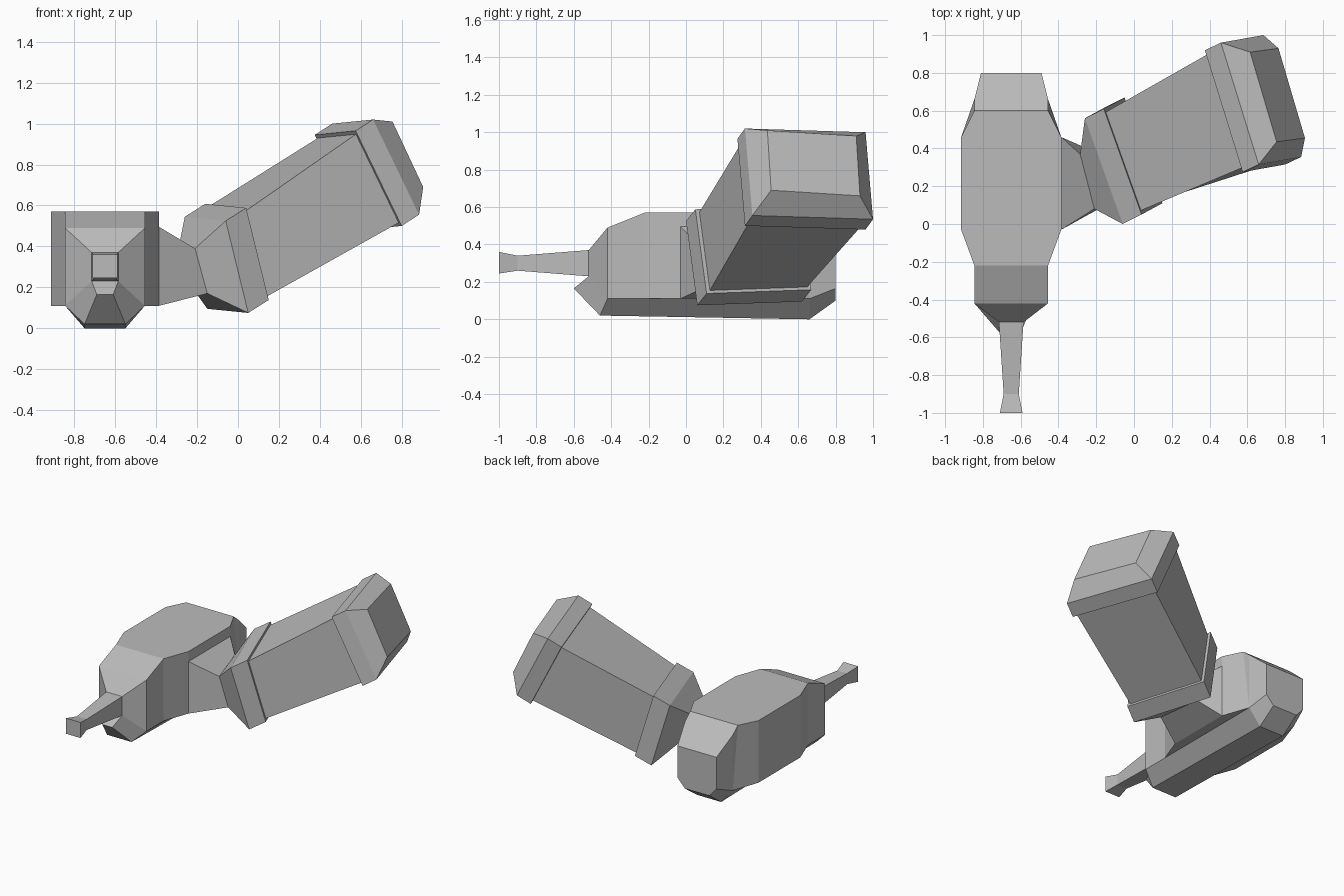
import bpy, bmesh
from mathutils import Vector

old = bpy.data.objects.get("Cube")
if old:
    bpy.data.objects.remove(old, do_unlink=True)

# One grey for the whole model
GREY = (0.5, 0.5, 0.5, 1.0)
grey = bpy.data.materials.new("plain_grey")
grey.use_nodes = True
grey.diffuse_color = GREY
grey.node_tree.nodes["Principled BSDF"].inputs["Base Color"].default_value = GREY

BODY_X = -0.65


def loft(name, rings):
    """Skin a list of four-cornered rings and close both ends."""
    bm = bmesh.new()
    loops = [[bm.verts.new(corner) for corner in ring] for ring in rings]
    for a, b in zip(loops, loops[1:]):
        for i in range(len(a)):
            j = (i + 1) % len(a)
            bm.faces.new((a[i], a[j], b[j], b[i]))
    bm.faces.new(loops[0])
    bm.faces.new(loops[-1])
    bmesh.ops.remove_doubles(bm, verts=bm.verts, dist=0.001)
    bmesh.ops.recalc_face_normals(bm, faces=bm.faces)
    mesh = bpy.data.meshes.new(name)
    bm.to_mesh(mesh)
    bm.free()
    mesh.materials.append(grey)
    obj = bpy.data.objects.new(name, mesh)
    bpy.context.collection.objects.link(obj)
    return obj


def section(y_top, y_low, half_top, half_low, z_top, z_low):
    """Symmetric cross-section of the body, which runs along y."""
    return [Vector(p) for p in (
        (BODY_X - half_top, y_top, z_top), (BODY_X + half_top, y_top, z_top),
        (BODY_X + half_low, y_low, z_low), (BODY_X - half_low, y_low, z_low))]


def upright(y, half, z_top, z_low):
    return section(y, y, half, half, z_top, z_low)


def frame(corner, across, down):
    """Parallelogram ring from its front top corner and two edges."""
    c, a, d = Vector(corner), Vector(across), Vector(down)
    return [c, c + a, c + a + d, c + d]


def moved(ring, offset):
    return [p + Vector(offset) for p in ring]


def shrunk(ring, factor):
    centre = sum(ring, Vector()) / len(ring)
    return [centre + (p - centre) * factor for p in ring]


# Body: faceted hull, widest in the middle
loft("body_hull", [
    upright(-0.52, 0.065, 0.37, 0.23),
    upright(-0.42, 0.195, 0.49, 0.11),
    upright(-0.22, 0.195, 0.57, 0.11),
    upright(-0.03, 0.265, 0.57, 0.11),
    upright(0.46, 0.265, 0.57, 0.11),
    section(0.6, 0.66, 0.195, 0.195, 0.57, 0.11),
    upright(0.66, 0.195, 0.52, 0.11),
    upright(0.8, 0.16, 0.4, 0.165),
])

# Keel: tapered underside with a pointed front
loft("body_keel", [
    section(-0.52, -0.6, 0.065, 0.04, 0.23, 0.165),
    section(-0.42, -0.46, 0.195, 0.1, 0.11, 0.02),
    section(0.66, 0.66, 0.195, 0.1, 0.11, 0),
    section(0.8, 0.8, 0.16, 0.1, 0.165, 0.1),
])

# Front barrel: square, flared at the muzzle
loft("front_barrel", [
    upright(-0.52, 0.065, 0.37, 0.23),
    upright(-0.9, 0.04, 0.34, 0.26),
    upright(-1, 0.06, 0.36, 0.245),
])

# Shoulder: narrows from the body side, then flares to a collar
side = frame((-0.385, -0.03, 0.495), (0, 0.49, 0), (0, 0, -0.385))
neck = frame((-0.21, 0.08, 0.39), (-0.075, 0.29, 0.03), (0.06, 0.02, -0.22))
collar = frame((-0.06, 0, 0.525), (-0.2, 0.56, 0.02), (0.11, 0.06, -0.45))
collar_end = moved(collar, (0.1, 0.05, 0.063))
loft("shoulder_joint", [side, neck])
loft("shoulder_collar", [neck, collar, collar_end])

# End cap: sleeve, rim and smaller end face
rim = frame((0.66, 0.315, 1.02), (-0.2, 0.645, -0.02), (0.225, 0.04, -0.465))
sleeve = moved(rim, (-0.085, -0.04, -0.055))
tip = frame((0.755, 0.435, 1.01), (-0.14, 0.475, -0.03), (0.15, 0.02, -0.32))
loft("arm_end_cap", [sleeve, rim, tip])

# Long box between collar and cap
loft("arm_box", [shrunk(collar_end, 0.93), shrunk(sleeve, 0.93)])
